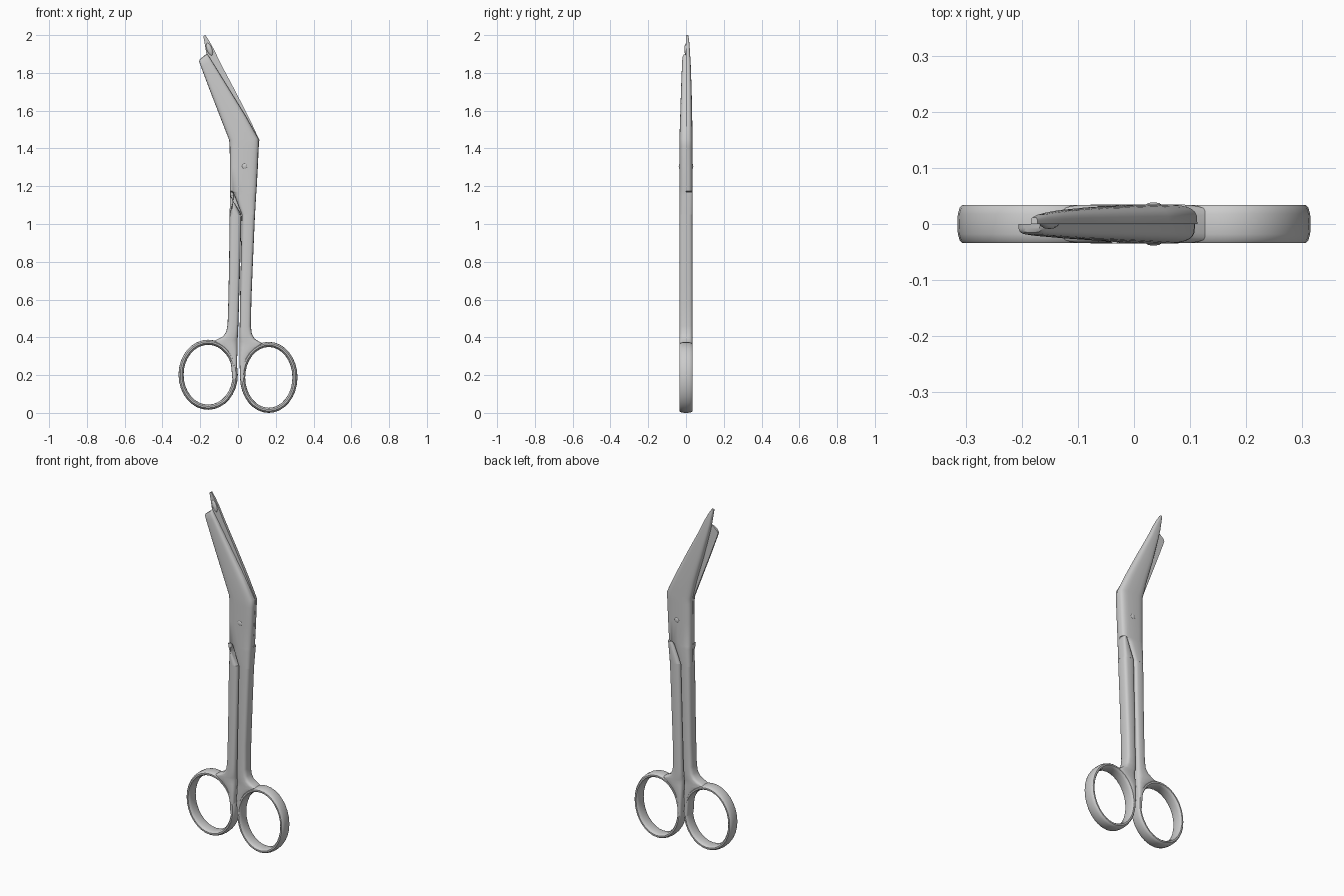
import bpy, bmesh, math
from mathutils import Vector


def finish(bm, name):
    bmesh.ops.recalc_face_normals(bm, faces=bm.faces)
    me = bpy.data.meshes.new(name)
    bm.to_mesh(me)
    bm.free()
    ob = bpy.data.objects.new(name, me)
    bpy.context.collection.objects.link(ob)
    bpy.context.view_layer.objects.active = ob
    ob.select_set(True)
    bpy.ops.object.shade_smooth_by_angle(angle=math.radians(38))
    ob.select_set(False)
    return ob


def power(v, n):
    return math.copysign(abs(v) ** (2 / n), v)


def superellipse(count, n, span=2 * math.pi, closed=True):
    steps = count if closed else count - 1
    return [(power(round(math.cos(span * i / steps), 6), n),
             power(round(math.sin(span * i / steps), 6), n)) for i in range(count)]


def skin(bm, rings, loop=False):
    n = len(rings[0])
    pairs = list(zip(rings, rings[1:])) + ([(rings[-1], rings[0])] if loop else [])
    for a, b in pairs:
        for i in range(n):
            j = (i + 1) % n
            bm.faces.new((a[i], a[j], b[j], b[i]))
    if not loop:
        bm.faces.new(rings[0])
        bm.faces.new(rings[-1])


def loft(name, rows, side=0, n=3.5):
    """rows: left x, left z, right x, right z, thickness; side 0 = full, +-1 = half section"""
    sec = superellipse(24, n) if side == 0 else superellipse(15, n, math.pi, False)
    bm = bmesh.new()
    rings = []
    for xl, zl, xr, zr, t in rows:
        ring = []
        for c, s in sec:
            u = 0.5 + 0.5 * c
            ring.append(bm.verts.new((xl + (xr - xl) * u, s * t * (side or 1), zl + (zr - zl) * u)))
        rings.append(ring)
    skin(bm, rings)
    return finish(bm, name)


def level(rows, t=0.035):
    return [(xl, z, xr, z, t) for z, xl, xr in rows]


def finger_ring(name, cx, cz, a, b):
    bm = bmesh.new()
    rings = []
    for k in range(32):
        w = 2 * math.pi * k / 32
        rings.append([bm.verts.new((cx + (a + 0.0135 * c) * math.cos(w), 0.035 * s,
                                    cz + (b + 0.0135 * c) * math.sin(w)))
                      for c, s in superellipse(14, 2.5)])
    skin(bm, rings, loop=True)
    return finish(bm, name)


def ellipsoid(name, loc, scale, tilt=0):
    bm = bmesh.new()
    bmesh.ops.create_uvsphere(bm, u_segments=16, v_segments=10, radius=1)
    ob = finish(bm, name)
    ob.location, ob.scale, ob.rotation_euler = loc, scale, (0, tilt, 0)


# Finger rings
finger_ring("left_finger_ring", -0.158, 0.202, 0.1435, 0.172)
finger_ring("right_finger_ring", 0.163, 0.188, 0.1385, 0.1745)

# Shanks, flaring into the rings with a fillet
loft("right_shank", level([(0.17, 0.012, 0.034), (0.24, 0.009, 0.04), (0.29, 0.007, 0.052),
                           (0.32, 0.007, 0.075), (0.345, 0.007, 0.11), (0.365, 0.007, 0.135),
                           (0.378, 0.008, 0.112), (0.392, 0.008, 0.088), (0.42, 0.008, 0.073),
                           (0.46, 0.009, 0.068), (0.6, 0.011, 0.071), (0.8, 0.015, 0.079),
                           (1.05, 0.02, 0.09)], 0.0345))
loft("left_shank", level([(0.18, -0.03, -0.008), (0.25, -0.036, -0.006), (0.3, -0.047, -0.004),
                          (0.33, -0.066, -0.003), (0.355, -0.1, -0.003), (0.378, -0.135, -0.002),
                          (0.39, -0.108, -0.002), (0.404, -0.08, -0.001), (0.43, -0.062, 0.0),
                          (0.47, -0.055, 0.002), (0.6, -0.051, 0.006), (0.8, -0.047, 0.012),
                          (1.05, -0.044, 0.018)], 0.0345))

# Stepped shank ends beside the joint
loft("right_shank_step", level([(1.05, 0.02, 0.09), (1.15, 0.062, 0.096), (1.17, 0.074, 0.097)]), 1)
loft("left_shank_step", level([(1.05, -0.044, 0.018), (1.15, -0.02, -0.043), (1.17, -0.027, -0.043)]), -1)

# Front joint plate and blunt blade
loft("front_blade", level([(1.05, 0.02, 0.09), (1.15, -0.018, 0.096), (1.168, -0.027, 0.097),
                           (1.174, -0.043, 0.098), (1.3, -0.043, 0.104), (1.41, -0.044, 0.109)]) + [
    (-0.047, 1.445, 0.108, 1.452, 0.035),
    (-0.09, 1.555, 0.042, 1.57, 0.031),
    (-0.15, 1.71, -0.063, 1.74, 0.026),
    (-0.197, 1.835, -0.137, 1.86, 0.021),
    (-0.206, 1.861, -0.155, 1.889, 0.019),
    (-0.202, 1.871, -0.163, 1.899, 0.015),
    (-0.196, 1.877, -0.167, 1.901, 0.009)], -1)

# Back joint plate and long probe blade
loft("back_blade", level([(1.05, -0.044, 0.018), (1.15, -0.043, 0.06), (1.168, -0.043, 0.073),
                          (1.174, -0.043, 0.098), (1.3, -0.043, 0.105), (1.41, -0.043, 0.11)]) + [
    (-0.044, 1.445, 0.113, 1.445, 0.035),
    (-0.07, 1.55, 0.062, 1.555, 0.033),
    (-0.115, 1.7, -0.015, 1.705, 0.03),
    (-0.152, 1.84, -0.092, 1.85, 0.025),
    (-0.168, 1.905, -0.125, 1.92, 0.021),
    (-0.178, 1.965, -0.153, 1.97, 0.017),
    (-0.184, 1.995, -0.172, 2.0, 0.012)], 1)
ellipsoid("probe_tip", (-0.151, 0.004, 1.925), (0.015, 0.013, 0.036), -0.35)

# Pivot screw heads
for name, s in (("front_screw_head", -1), ("back_screw_head", 1)):
    ellipsoid(name, (0.035, s * 0.0335, 1.306), (0.014, 0.005, 0.014))
